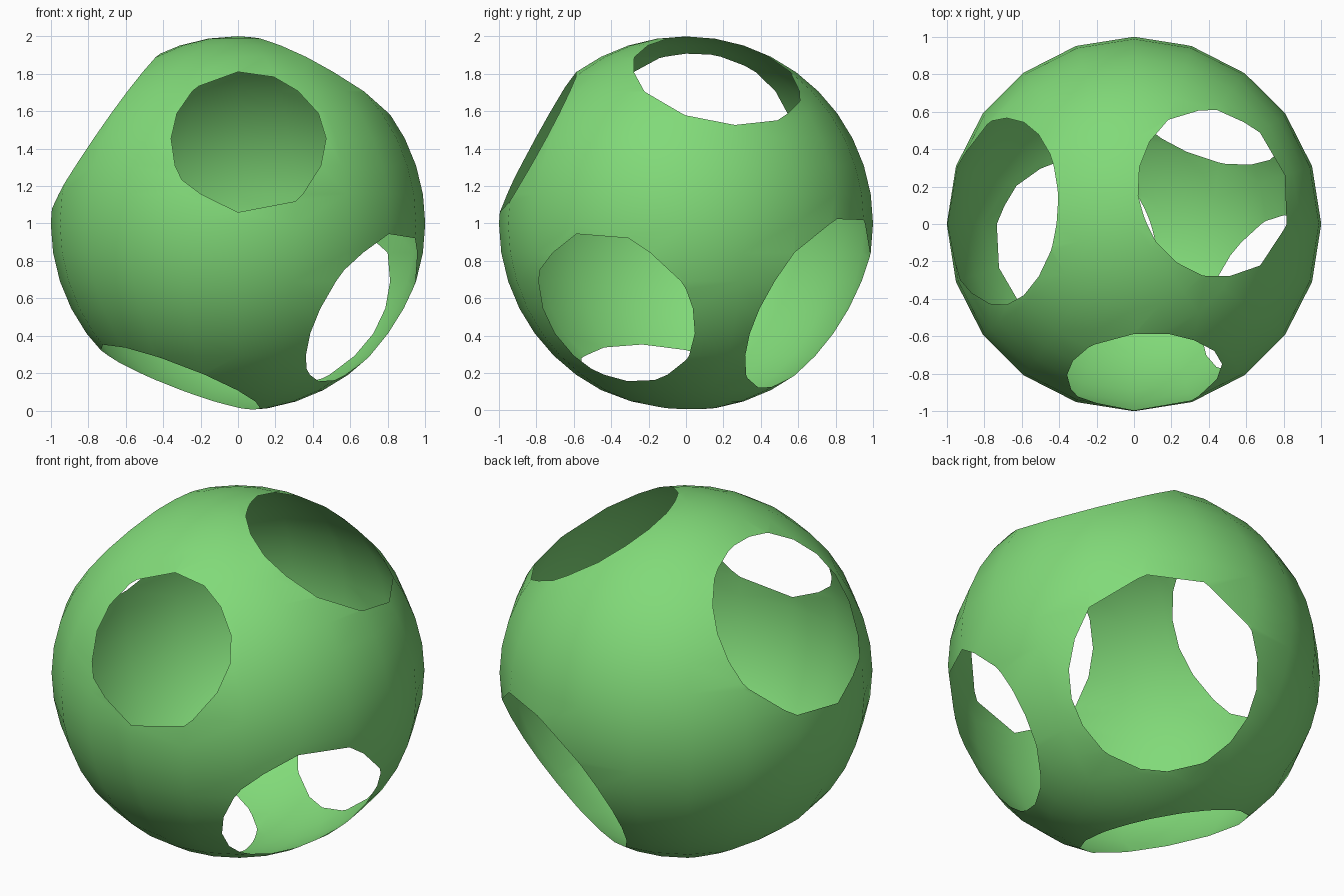
import bpy, bmesh
from mathutils import Vector

if "Cube" in bpy.data.objects:
    bpy.data.objects.remove(bpy.data.objects["Cube"])

# Centre of each round opening, measured from the middle of the ball
openings = [
    (0.055, -0.79, 0.43),    # front
    (-0.70, 0.065, 0.49),    # upper left
    (0.425, 0.165, 0.76),    # upper right
    (0.665, -0.37, -0.445),  # lower right
    (-0.315, -0.12, -0.82),  # underside
    (0.34, 0.65, -0.42),     # lower back
]

# Hollow ball, a single thin skin
bm = bmesh.new()
bmesh.ops.create_uvsphere(bm, u_segments=20, v_segments=20, radius=1)

# Slice a cap off the ball for each opening
for opening in openings:
    centre = Vector(opening)
    bmesh.ops.bisect_plane(bm, geom=bm.verts[:] + bm.edges[:] + bm.faces[:],
                           plane_co=centre, plane_no=centre.normalized(),
                           clear_outer=True)

bmesh.ops.translate(bm, verts=bm.verts, vec=(0, 0, 1))
for face in bm.faces:
    face.smooth = True

mesh = bpy.data.meshes.new("hollow_ball")
bm.to_mesh(mesh)
bm.free()
ball = bpy.data.objects.new("hollow_ball", mesh)
bpy.context.collection.objects.link(ball)

# Green skin
green = bpy.data.materials.new("green")
green.diffuse_color = (0.22, 0.70, 0.19, 1)
green.use_nodes = True
green.node_tree.nodes["Principled BSDF"].inputs["Base Color"].default_value = green.diffuse_color
mesh.materials.append(green)
